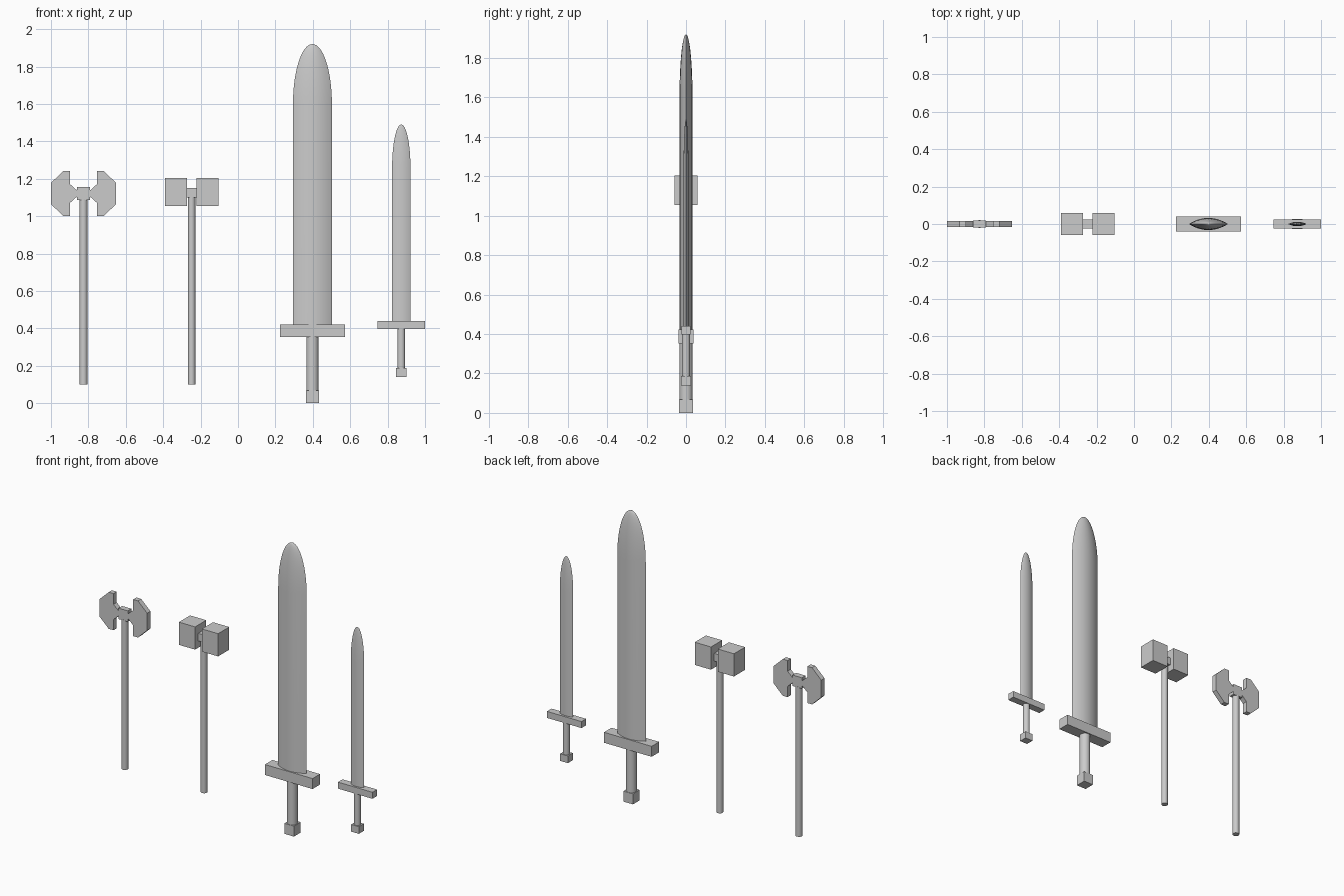
import bpy, bmesh, math

if "Cube" in bpy.data.objects:
    bpy.data.objects.remove(bpy.data.objects["Cube"])


def finish(name, bm, smooth=False):
    bmesh.ops.recalc_face_normals(bm, faces=bm.faces)
    me = bpy.data.meshes.new(name)
    bm.to_mesh(me)
    bm.free()
    ob = bpy.data.objects.new(name, me)
    bpy.context.collection.objects.link(ob)
    if smooth:
        me.shade_smooth()
        me.set_sharp_from_angle(angle=math.radians(35))
    return ob


def box(name, x0, x1, hy, z0, z1):
    bm = bmesh.new()
    bmesh.ops.create_cube(bm, size=1)
    for v in bm.verts:
        v.co = ((x0 + x1) / 2 + v.co.x * (x1 - x0), v.co.y * 2 * hy,
                (z0 + z1) / 2 + v.co.z * (z1 - z0))
    return finish(name, bm)


def rod(name, x, r, z0, z1):
    bm = bmesh.new()
    bmesh.ops.create_cone(bm, cap_ends=True, segments=32,
                          radius1=r, radius2=r, depth=z1 - z0)
    bmesh.ops.translate(bm, vec=(x, 0, (z0 + z1) / 2), verts=bm.verts)
    return finish(name, bm, True)


def prism(name, outline, hy):
    bm = bmesh.new()
    f = bm.faces.new([bm.verts.new((x, -hy, z)) for x, z in outline])
    ext = bmesh.ops.extrude_face_region(bm, geom=[f])["geom"]
    bmesh.ops.translate(bm, vec=(0, 2 * hy, 0),
                        verts=[g for g in ext if isinstance(g, bmesh.types.BMVert)])
    return finish(name, bm)


def blade(name, x, w, h, z0, z_tip, z1, n=10, rings=16):
    # lens cross-section, lofted straight and then rounded to a tip
    bm = bmesh.new()
    us = [-math.cos(math.pi * i / n) for i in range(n + 1)]
    lens = [(u, -(1 - u * u)) for u in us] + [(u, 1 - u * u) for u in us[-2:0:-1]]
    levels = [(z0, 1.0)]
    for i in range(rings):
        a = math.pi / 2 * i / rings
        levels.append((z_tip + (z1 - z_tip) * math.sin(a), math.cos(a)))
    loops = [[bm.verts.new((x + u * w * s, v * h * s, z)) for u, v in lens]
             for z, s in levels]
    m = len(lens)
    for a, b in zip(loops, loops[1:]):
        for i in range(m):
            bm.faces.new((a[i], a[(i + 1) % m], b[(i + 1) % m], b[i]))
    tip = bm.verts.new((x, 0, z1))
    for i in range(m):
        bm.faces.new((loops[-1][i], loops[-1][(i + 1) % m], tip))
    bm.faces.new(loops[0][::-1])
    return finish(name, bm, True)


# Double-bladed axe
AX, AZ = -0.826, 1.121
rod("axe_shaft", AX, 0.021, 0.10, 1.09)
box("axe_socket", AX - 0.034, AX + 0.034, 0.019, 1.085, 1.157)
half = [(0.032, 0.014), (0.072, 0.05), (0.072, 0.121), (0.107, 0.121), (0.174, 0.057)]
outline = half + [(x, -z) for x, z in reversed(half)]
for side, s in (("left", -1), ("right", 1)):
    prism("axe_blade_" + side, [(AX + s * x, AZ + z) for x, z in outline], 0.017)

# Double-headed hammer
HX = -0.248
rod("hammer_shaft", HX, 0.02, 0.10, 1.105)
box("hammer_socket", HX - 0.026, HX + 0.026, 0.025, 1.10, 1.15)
box("hammer_head_left", HX - 0.143, HX - 0.025, 0.058, 1.055, 1.205)
box("hammer_head_right", HX + 0.025, HX + 0.143, 0.058, 1.055, 1.205)

# Great sword
SX = 0.398
blade("great_sword_blade", SX, 0.104, 0.033, 0.415, 1.6, 1.92)
box("great_sword_guard", SX - 0.174, SX + 0.174, 0.039, 0.353, 0.422)
rod("great_sword_grip", SX, 0.033, 0.06, 0.36)
box("great_sword_pommel", SX - 0.035, SX + 0.035, 0.035, 0, 0.069)

# Short sword
KX = 0.873
blade("short_sword_blade", KX, 0.049, 0.012, 0.43, 1.26, 1.49)
box("short_sword_guard", KX - 0.126, KX + 0.126, 0.024, 0.397, 0.44)
rod("short_sword_grip", KX, 0.021, 0.18, 0.40)
box("short_sword_pommel", KX - 0.028, KX + 0.028, 0.026, 0.14, 0.187)
